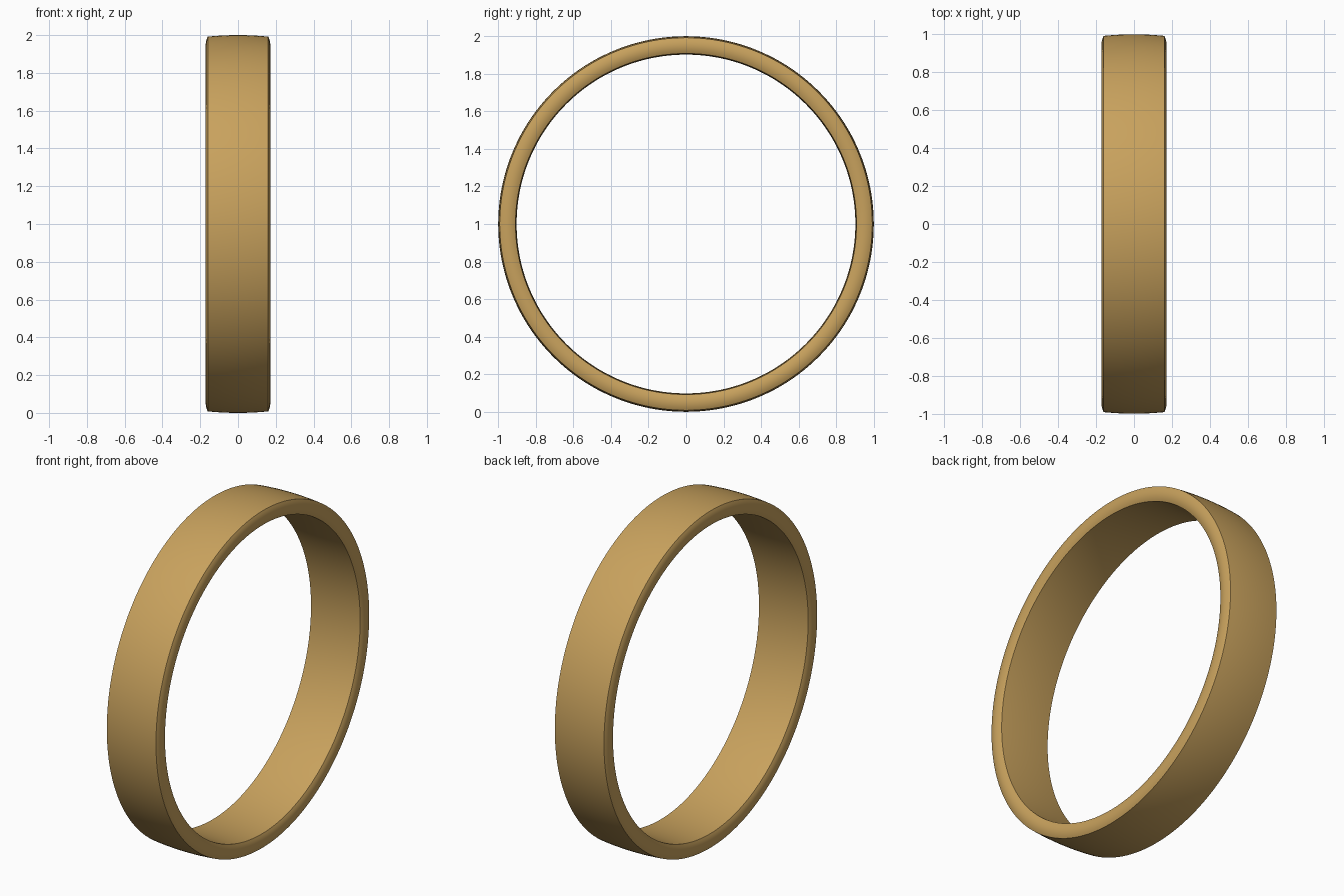
import bpy, bmesh, math
from mathutils import Matrix

if "Cube" in bpy.data.objects:
    bpy.data.objects.remove(bpy.data.objects["Cube"])

SEG = 192


def arc(p0, p1, bulge, n):
    """Shallow curve from p0 to p1 (x, radius), bowed by bulge; omits p1."""
    pts = []
    for i in range(n):
        t = i / n
        k = 4 * t * (1 - t)
        pts.append((p0[0] + (p1[0] - p0[0]) * t + bulge[0] * k,
                    p0[1] + (p1[1] - p0[1]) * t + bulge[1] * k))
    return pts


# Band cross-section: domed outside, rounded rims, comfort-curved inside
XO, RO, XI, RI = 0.16, 0.992, 0.16, 0.908
profile = (arc((-XO, RO), (XO, RO), (0, 0.008), 12)
           + arc((XO, RO), (XI, RI), (0.011, 0), 10)
           + arc((XI, RI), (-XI, RI), (0, -0.006), 12)
           + arc((-XI, RI), (-XO, RO), (-0.011, 0), 10))

# Revolve the section around the x axis
bm = bmesh.new()
rings = []
for s in range(SEG):
    a = 2 * math.pi * s / SEG
    rings.append([bm.verts.new((x, r * math.sin(a), 1 + r * math.cos(a)))
                  for x, r in profile])
n = len(profile)
for s in range(SEG):
    a, b = rings[s], rings[(s + 1) % SEG]
    for i in range(n):
        j = (i + 1) % n
        bm.faces.new((a[i], a[j], b[j], b[i]))
bmesh.ops.recalc_face_normals(bm, faces=bm.faces)

mesh = bpy.data.meshes.new("ring_band")
bm.to_mesh(mesh)
bm.free()
ring = bpy.data.objects.new("ring_band", mesh)
bpy.context.collection.objects.link(ring)

# Gold colour and smooth shading with crisp rim edges
gold = bpy.data.materials.new("gold")
gold.diffuse_color = (0.58, 0.36, 0.11, 1)
gold.use_nodes = True
gold.node_tree.nodes["Principled BSDF"].inputs["Base Color"].default_value = gold.diffuse_color
mesh.materials.append(gold)
bpy.context.view_layer.objects.active = ring
ring.select_set(True)
bpy.ops.object.shade_smooth_by_angle(angle=math.radians(30))
